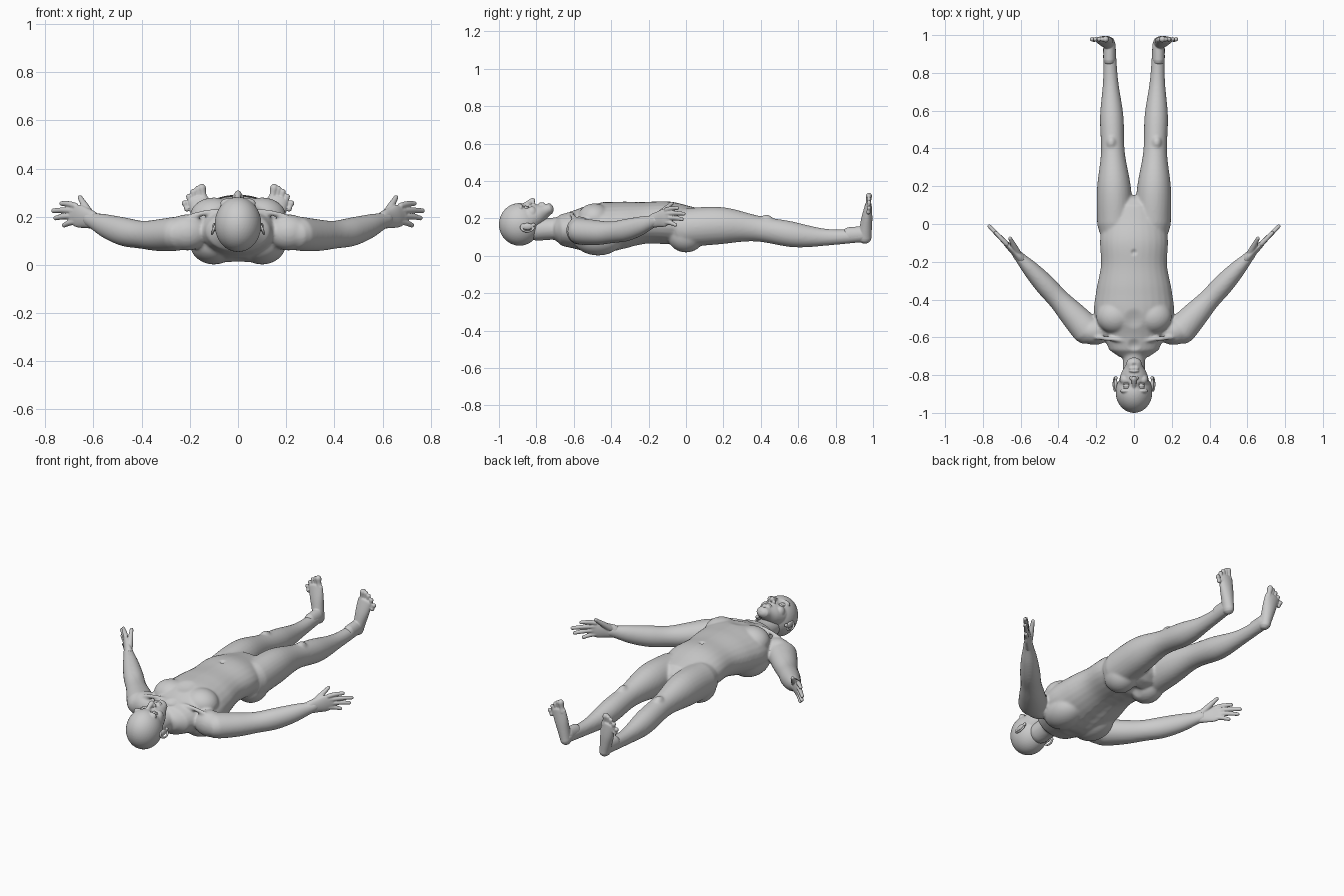
import bpy, bmesh
from math import sin, cos, pi, tau
from mathutils import Vector, Matrix

cube = bpy.data.objects.get("Cube")
if cube:
    bpy.data.objects.remove(cube, do_unlink=True)

grey = (.6, .6, .6, 1)
skin = bpy.data.materials.new("matte_grey")
skin.use_nodes = True
skin.diffuse_color = grey
skin.node_tree.nodes["Principled BSDF"].inputs["Base Color"].default_value = grey

RIGHTWARD, FORWARD, UP = Matrix.Identity(3)
SIDES, SAMPLES = 28, 30


def smooth_value(values, t):
    """Value at t along evenly spaced values, joined by a smooth curve."""
    last = len(values) - 1
    i = min(int(t * last), last - 1)
    u = t * last - i
    a, b, c, d = (values[min(max(i + k, 0), last)] for k in (-1, 0, 1, 2))
    return b + u * ((c - a) + u * ((2 * a - 5 * b + 4 * c - d) + u * (3 * (b - c) + d - a))) / 2


def bone(bm, start, end, radii, flat=(1, 1), bow=0, sway=0, mirror=1, hint=UP):
    """Round-ended limb; bow bends it upward, sway gives it an S shape."""
    start, end = Vector(start), Vector(end)
    direction = (end - start).normalized()
    side = direction.cross(hint).normalized()
    up = side.cross(direction)
    rings = []
    for i in range(SAMPLES + 1):
        t = i / SAMPLES
        centre = start.lerp(end, t) + UP * (bow * sin(pi * t) + sway * sin(tau * t))
        wide = smooth_value(radii, t)
        rings.append((centre, wide, wide * (flat[0] + (flat[1] - flat[0]) * t)))

    def cap(ring, sign):
        centre, wide, tall = ring
        reach = direction * sign * min(wide, tall)
        return [(centre + reach * sin(a), wide * cos(a), tall * cos(a)) for a in (.5, 1, 1.3)]

    rings = cap(rings[0], -1)[::-1] + rings + cap(rings[-1], 1)
    loops = []
    for centre, wide, tall in rings:
        loop = []
        for k in range(SIDES):
            angle = tau * k / SIDES
            co = centre + side * wide * cos(angle) + up * tall * sin(angle)
            co.x *= mirror
            loop.append(bm.verts.new(co))
        loops.append(loop)
    for near, far in zip(loops, loops[1:]):
        for k in range(SIDES):
            bm.faces.new((near[k - 1], near[k], far[k], far[k - 1]))
    bm.faces.new(loops[0])
    bm.faces.new(loops[-1])


def ball(bm, centre, radii, mirror=1):
    centre = Vector(centre)
    centre.x *= mirror
    place = Matrix.Translation(centre) @ Matrix.Diagonal((*radii, 1))
    bmesh.ops.create_icosphere(bm, subdivisions=4, radius=1, matrix=place)


def finish(bm, name, voxel, softness, dents=()):
    """Fuse the overlapping volumes into one skin, then press in the dents."""
    bmesh.ops.recalc_face_normals(bm, faces=bm.faces)
    raw = bpy.data.meshes.new(name + "_raw")
    bm.to_mesh(raw)
    bm.free()
    part = bpy.data.objects.new(name, raw)
    bpy.context.collection.objects.link(part)
    fuse = part.modifiers.new("fuse", 'REMESH')
    fuse.mode, fuse.voxel_size = 'VOXEL', voxel
    soften = part.modifiers.new("soften", 'SMOOTH')
    soften.iterations = softness
    depsgraph = bpy.context.evaluated_depsgraph_get()
    mesh = bpy.data.meshes.new_from_object(part.evaluated_get(depsgraph))
    part.modifiers.clear()
    part.data = mesh
    bpy.data.meshes.remove(raw)
    for x, y, z, radius, lift in dents:
        for centre in {(x, y, z), (-x, y, z)}:
            for vert in mesh.vertices:
                nearness = 1 - ((vert.co - Vector(centre)).length / radius) ** 2
                if nearness > 0:
                    vert.co.z += lift * nearness ** 2
    mesh.materials.clear()
    mesh.materials.append(skin)
    mesh.shade_smooth()


# Torso and neck
bm = bmesh.new()
bone(bm, (0, -.62, .14), (0, .05, .155), (.15, .21, .2, .175, .18, .16),
     flat=(.65, .65), bow=.02, sway=-.01)
bone(bm, (0, -.8, .14), (0, -.6, .15), (.06, .06, .08))
for side in (1, -1):
    # Leg and kneecap
    bone(bm, (.1, 0, .15), (.13, .95, .11), (.095, .09, .063, .062, .04, .033),
         flat=(1.1, 1.1), sway=.02, mirror=side)
    ball(bm, (.12, .43, .18), (.03, .04, .04), side)
    # Arm and collarbone
    bone(bm, (.25, -.56, .13), (.62, -.16, .19), (.08, .07, .057, .055, .044, .026),
         flat=(.9, 1.2), bow=-.03, mirror=side)
    bone(bm, (.02, -.62, .22), (.2, -.6, .2), (.012, .012), bow=.01, mirror=side)
    # Shoulder, chest, shoulder blade and buttock
    ball(bm, (.21, -.57, .135), (.09, .07, .075), side)
    ball(bm, (.1, -.49, .2), (.1, .09, .08), side)
    ball(bm, (.1, -.47, .09), (.1, .13, .088), side)
    ball(bm, (.09, 0, .11), (.09, .1, .092), side)
spine = [(0, -.1 - .06 * i, .04, .06, .01) for i in range(8)]
finish(bm, "body", .007, 8, spine + [
    (0, 0, .04, .05, .02),        # cleft
    (0, -.15, .29, .02, -.01),    # navel
    (0, -.5, .27, .06, -.01),     # breastbone
    (0, -.64, .23, .04, -.01)])   # throat

# Skull, jaw, nose, lips and chin
bm = bmesh.new()
ball(bm, (0, -.89, .168), (.097, .11, .114))
bone(bm, (0, -.88, .195), (0, -.74, .248), (.084, .08, .066, .042), flat=(1, .8), bow=-.01)
bone(bm, (0, -.87, .27), (0, -.82, .295), (.01, .015))
for y in (-.778, -.764):
    ball(bm, (0, y, .275), (.028, .008, .013))
ball(bm, (0, -.735, .262), (.024, .02, .02))
for side in (1, -1):
    # Nostril, brow and cheek
    ball(bm, (.015, -.816, .283), (.01, .01, .01), side)
    ball(bm, (.04, -.883, .257), (.034, .014, .02), side)
    ball(bm, (.05, -.825, .23), (.026, .028, .034), side)
finish(bm, "head", .004, 5, [
    (.038, -.857, .27, .028, -.014),   # eye sockets
    (0, -.771, .288, .013, -.004),     # mouth
    (0, -.75, .28, .018, -.005)])      # chin crease

for side, tag in ((1, "left"), (-1, "right")):
    # Eye with lids
    bm = bmesh.new()
    ball(bm, (.039, -.857, .25), (.018, .013, .018), side)
    for y in (-.868, -.846):
        ball(bm, (.039, y, .252), (.02, .006, .015), side)
    finish(bm, tag + "_eye", .002, 2)

    # Ear: beaded rim around a thin shell
    bm = bmesh.new()
    ball(bm, (.097, -.848, .157), (.01, .029, .018), side)
    ball(bm, (.096, -.816, .165), (.009, .012, .01), side)
    for i in range(20):
        angle = pi * (i / 16 - .25)
        ball(bm, (.1 + .008 * sin(angle), -.848 - .034 * cos(angle), .152 - .022 * sin(angle)),
             (.006, .006, .006), side)
    finish(bm, tag + "_ear", .003, 2)

    # Hand: palm, four fingers and thumb
    bm = bmesh.new()
    bone(bm, (.6, -.18, .187), (.69, -.09, .21), (.025, .02, .017, .012),
         flat=(1.4, 3.5), mirror=side)
    for i, reach in enumerate((.05, .084, .075, .04)):
        bone(bm, (.675, -.105, .245 - .022 * i),
             (.682 + reach, -.096 + reach, .255 - .03 * i),
             (.013, .012, .01), bow=.003, mirror=side)
    bone(bm, (.615, -.155, .21), (.656, -.076, .28), (.018, .015, .01), mirror=side)
    finish(bm, tag + "_hand", .0035, 3)

    # Foot: ankle, sole and five toes
    bm = bmesh.new()
    bone(bm, (.13, .87, .11), (.13, .94, .115), (.033, .033), flat=(1.3, 1.3), mirror=side)
    bone(bm, (.13, .955, .095), (.165, .975, .27), (.03, .035, .042, .045),
         flat=(1.2, .4), mirror=side, hint=FORWARD)
    for i in range(5):
        thick = .012 if i else .017
        x = .14 + .018 * i
        bone(bm, (x, .975, .265 - .008 * i), (x + .01, .978, .32 - .004 * i * i),
             (thick, thick * .8, thick), mirror=side, hint=FORWARD)
    finish(bm, tag + "_foot", .0035, 3)
